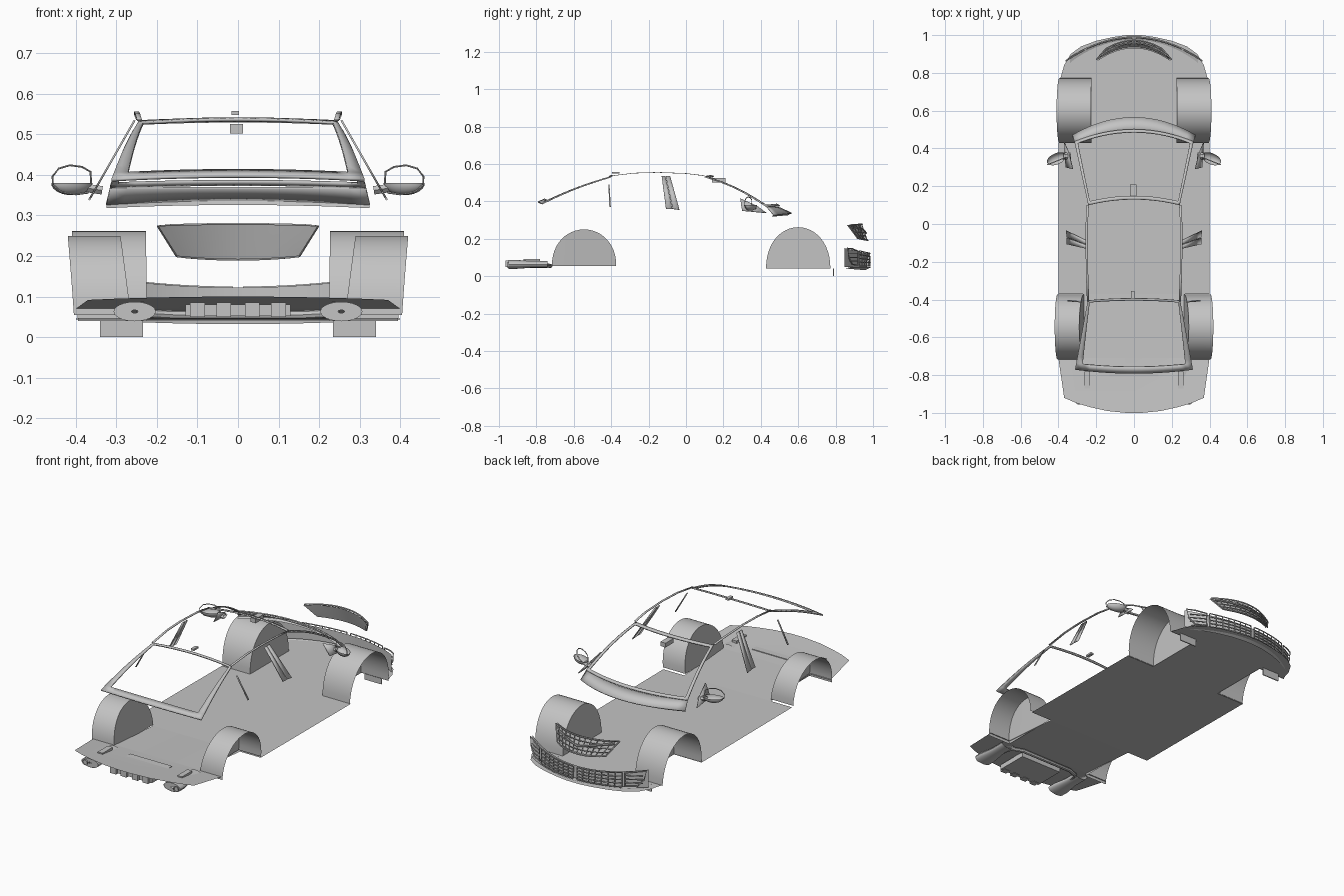
import bpy, math
from mathutils import Vector

if "Cube" in bpy.data.objects:
    bpy.data.objects.remove(bpy.data.objects["Cube"])

grey = bpy.data.materials.new("trim_grey")
grey.diffuse_color = (0.55, 0.55, 0.55, 1)
grey.use_nodes = True
grey.node_tree.nodes["Principled BSDF"].inputs["Base Color"].default_value = grey.diffuse_color


def make(name, verts, faces, mirror=False, thick=0):
    me = bpy.data.meshes.new(name)
    me.from_pydata([tuple(v) for v in verts], [], faces)
    me.materials.append(grey)
    me.validate()
    ob = bpy.data.objects.new(name, me)
    bpy.context.collection.objects.link(ob)
    if thick:
        m = ob.modifiers.new("thickness", 'SOLIDIFY')
        m.thickness, m.offset = thick, 0
    if mirror:
        ob.modifiers.new("mirror", 'MIRROR')
    return ob


def lin(a, b, n):
    return [a + (b - a) * i / (n - 1) for i in range(n)]


def sheet(name, f, us, vs, keep=None, **kw):
    """Surface f(u, v) over sample lists; keep(i, j) filters the cells."""
    n = len(us)
    verts = [f(u, v) for v in vs for u in us]
    faces = [(j*n+i, j*n+i+1, (j+1)*n+i+1, (j+1)*n+i)
             for j in range(len(vs)-1) for i in range(n-1) if keep is None or keep(i, j)]
    return make(name, verts, faces, **kw)


def tube(name, pts, r, closed=False, sides=6, squash=1, mirror=False):
    pts = [Vector(p) for p in pts]
    n, verts, faces = len(pts), [], []
    for i, p in enumerate(pts):
        a = pts[(i-1) % n] if closed or i else p
        b = pts[(i+1) % n] if closed or i < n-1 else p
        t = (b - a).normalized()
        s = t.cross(Vector((0, 0, 1)) if abs(t.z) < .9 else Vector((0, 1, 0))).normalized()
        w = s.cross(t)
        verts += [p + r*(squash*math.cos(k*math.tau/sides)*s + math.sin(k*math.tau/sides)*w)
                  for k in range(sides)]
    for i in range(n if closed else n-1):
        for k in range(sides):
            k2, j = (k+1) % sides, (i+1) % n
            faces.append((i*sides+k, i*sides+k2, j*sides+k2, j*sides+k))
    return make(name, verts, faces, mirror=mirror)


def box(name, lo, hi, mirror=False):
    v = [(x, y, z) for x in (lo[0], hi[0]) for y in (lo[1], hi[1]) for z in (lo[2], hi[2])]
    f = [(0, 1, 3, 2), (4, 6, 7, 5), (0, 4, 5, 1), (2, 3, 7, 6), (0, 2, 6, 4), (1, 5, 7, 3)]
    return make(name, v, f, mirror=mirror)


# floor pan, notched at the wheels and rising to the rear
def floor_z(y):
    if y > -.37:
        return .046 - .005*(y + .37)/1.37
    return .046 + .024*min(1, (-.37-y)/.34) + .03*max(0, (-.71-y)/.29)


rows = [(-1, .04), (-.99, .14), (-.97, .23), (-.95, .3), (-.92, .37), (-.71, .4), (-.71, .27),
        (-.37, .27), (-.37, .4), (.43, .4), (.43, .225), (.77, .225), (.77, .39), (.84, .37),
        (.9, .335), (.94, .28), (.97, .2), (.99, .11), (1, .04)]
sheet("floor_pan", lambda u, r: (u*r[1], r[0], floor_z(r[0])), [-1, 0, 1], rows)


# wheel arch liners with closed inner wall
def arch(name, yc, zb, zt, x_out, x_in, x_low):
    def f(a, v):
        s = math.sin(a)
        y, z = yc + .172*math.cos(a), zb + (zt-zb)*s**.92
        xi = x_low + (x_in - x_low)*s
        if v <= 1:
            return (x_out - .015*(1-s) + (xi - x_out + .015*(1-s))*v, y, z)
        return (xi + (x_low - xi)*(v-1), y, zb + (z-zb)*(2-v))
    sheet(name, f, lin(0, math.pi, 25), [0, .5, 1, 1.5, 2], mirror=True)


arch("rear_wheel_arch", -.545, .055, .25, .42, .29, .265)
arch("front_wheel_arch", .6, .04, .262, .41, .227, .225)
box("air_deflector", (.235, .786, 0), (.34, .792, .042), True)


# glass surrounds: keep only the border cells of a curved patch
def frame(name, f, inner, v_top, v_bot):
    us = [-2] + lin(-1, 1, 15) + [2]
    vs = [0] + lin(v_top, v_bot, 10) + [1]

    def p(u, v):
        k = inner(v)
        return f(u*k if abs(u) <= 1 else math.copysign(1, u), v)
    sheet(name, p, us, vs, lambda i, j: i in (0, 15) or j in (0, 10), thick=.007)


def screen(u, v):
    b = 1 - u*u
    return (u*(.242 + .073*v), .10 + .03*b + v*(.335 + .035*b),
            .532 + .006*b - .162*v + .018*math.sin(math.pi*v))


def back(u, v):
    b = 1 - u*u
    return (u*(.245 + .067*v), -.405 + .012*b - v*(.365 + .033*b),
            .53 + .009*b - .143*v + .01*math.sin(math.pi*v))


frame("windscreen_surround", screen, lambda v: .95, .05, .96)
frame("rear_window_surround", back, lambda v: .95 - .07*v, .03, .91)
sheet("cowl_panel", lambda u, v: (u*(.315 + .01*v), .435 + .06*(1-u*u) + v*(.035 + .035*(1-u*u)),
      .368 - .032*v - .01*u*u*v), lin(-1, 1, 17), [0, .5, 1], thick=.006)
# cowl lip that hangs below the panel
sheet("cowl_lip", lambda u, v: (u*.325, .47 + .09*(1-u*u) - .012*v, .338 - .008*u*u - .012*v),
      lin(-1, 1, 17), [0, 1])

# roof strips
rail = [(.245, .1, .537), (.25, 0, .549), (.25, -.15, .555), (.248, -.28, .551), (.243, -.41, .535)]
sheet("roof_strip", lambda p, v: (p[0] - .006 + .012*v, p[1], p[2]), rail, [0, 1],
      mirror=True, thick=.003)
box("roof_antenna", (-.016, -.395, .548), (.002, -.355, .558))
box("inside_mirror_mount", (-.02, .14, .502), (.012, .21, .526))


# door pillar plates lie on the sloped body side
def side_x(z):
    return .355 - .1*((z - .36)/.175)


def pillar(name, pts):
    make(name, [(side_x(z), y, z) for y, z in pts], [(0, 1, 2, 3)], True, .005)


pillar("door_pillar_rear_half", [(-.13, .535), (-.11, .535), (-.073, .36), (-.107, .36)])
pillar("door_pillar_front_half", [(-.108, .535), (-.085, .535), (-.035, .355), (-.071, .36)])
pillar("rear_door_strip", [(-.415, .49), (-.409, .49), (-.402, .37), (-.41, .37)])
pillar("mirror_sail", [(.29, .415), (.3, .35), (.43, .338), (.38, .375)])


# door mirrors: lower bowl, thin rim and arm
def bowl(a, t):
    x = .05*math.cos(a)*math.cos(t)
    y = .028*math.sin(a)*math.cos(t)
    return (.41 + x + .35*y, .345 + y - .4*x, .38 - .03*math.sin(t))


sheet("mirror_lower_shell", bowl, lin(0, math.tau, 25), lin(0, math.pi/2, 8), mirror=True)
rim = [(.362, .372), (.364, .408), (.385, .42), (.415, .424), (.442, .416), (.458, .396),
       (.457, .375), (.435, .358), (.4, .352), (.37, .356)]
tube("mirror_rim", [(x, .333 - .4*(x - .41), z) for x, z in rim], .0025, True, mirror=True)
tube("mirror_arm", [(.335, .36, .362), (.375, .36, .368)], .012, mirror=True, squash=1.5)


# front bumper: curved nose line and lower grille
def nose(x):
    return .985 - .93*x*x


def low_top(x):
    return .122 + .22*x*x


sheet("lower_grille_back", lambda x, v: (x, nose(x) - .018, .05 + v*(low_top(x) - .05)),
      lin(-.36, .36, 25), [0, .5, 1])
for k in range(5):
    tube("lower_grille_bar", [(x, nose(x), .055 + k/4*(low_top(x) - .055))
                              for x in lin(.012, .25, 9)], .003, mirror=True)
for x in lin(.012, .25, 8):
    tube("lower_grille_upright", [(x, nose(x), .055), (x, nose(x) - .003, low_top(x))],
         .003, mirror=True)
fog = [(.265, .06), (.265, .134), (.32, .146), (.36, .15), (.35, .1), (.32, .062)]
tube("fog_recess_rim", [(x, nose(x), z) for x, z in fog], .004, True, mirror=True)
for z in (.08, .1, .12):
    tube("fog_recess_bar", [(x, nose(x), z) for x in lin(.265, .345, 5)], .003, mirror=True)
sheet("front_lip", lambda x, v: (x, nose(x) + .008 - .035*v, .05 - .018*v + .08*x*x*v),
      lin(-.34, .34, 25), [0, 1])


# upper grille: slanted backing, rim, slats and chevron
def grille(u, v, d=0):
    return (u*(.197 - .047*v), .93 - .07*u*u + v*(.03 + .025*u*u) + d,
            .278 - .004*u*u - v*(.086 - .012*u*u))


sheet("upper_grille_back", grille, lin(-1, 1, 17), lin(0, 1, 5))
edge = ([grille(u, 0, .012) for u in lin(-1, 1, 13)] + [grille(u, 1, .012) for u in lin(1, -1, 13)])
tube("upper_grille_rim", edge, .004, True)
for v in (.25, .5, .75):
    tube("upper_grille_slat", [grille(u, v, .01) for u in lin(-1, 1, 13)], .0025)
for u in lin(-.85, .85, 11):
    tube("upper_grille_upright", [grille(u, v, .01) for v in (0, .5, 1)], .002)
tube("upper_grille_chevron", [grille(u, .1 + .45*(1 - u), .016) for u in lin(0, .95, 8)],
     .005, mirror=True)


# rear: oval exhaust tips, inner pipes, silencer and cross pipe
def tip(a, y):
    k = 1 if y < -.9 else .75
    return (.255 + .052*k*math.cos(a), y, .063 + .024*k*math.sin(a))


sheet("exhaust_tip", tip, lin(0, math.tau, 25), [-.95, -.91, -.83, -.74], mirror=True)
sheet("exhaust_end_plate", lambda a, k: (.255 + .052*k*math.cos(a), -.948, .063 + .024*k*math.sin(a)),
      lin(0, math.tau, 25), [.15, 1], mirror=True)
tube("exhaust_pipe", [(.283, -.955, .06), (.283, -.9, .06)], .015, sides=16, mirror=True)
tube("exhaust_cross_pipe", [(-.24, -.84, .062), (-.22, -.75, .058), (-.16, -.725, .055),
     (.16, -.725, .055), (.22, -.75, .058), (.24, -.84, .062)], .011, sides=8)
box("rear_silencer", (-.13, -.95, .052), (.13, -.77, .08))
for x in (-.1, -.035, .035, .1):
    box("diffuser_block", (x - .018, -.965, .05), (x + .018, -.93, .085))
box("exhaust_hanger", (.232, -.87, .075), (.262, -.78, .093), True)

# smooth shading with sharp creases
for ob in bpy.context.scene.objects:
    ob.select_set(True)
    bpy.context.view_layer.objects.active = ob
bpy.ops.object.shade_smooth_by_angle(angle=math.radians(35))
